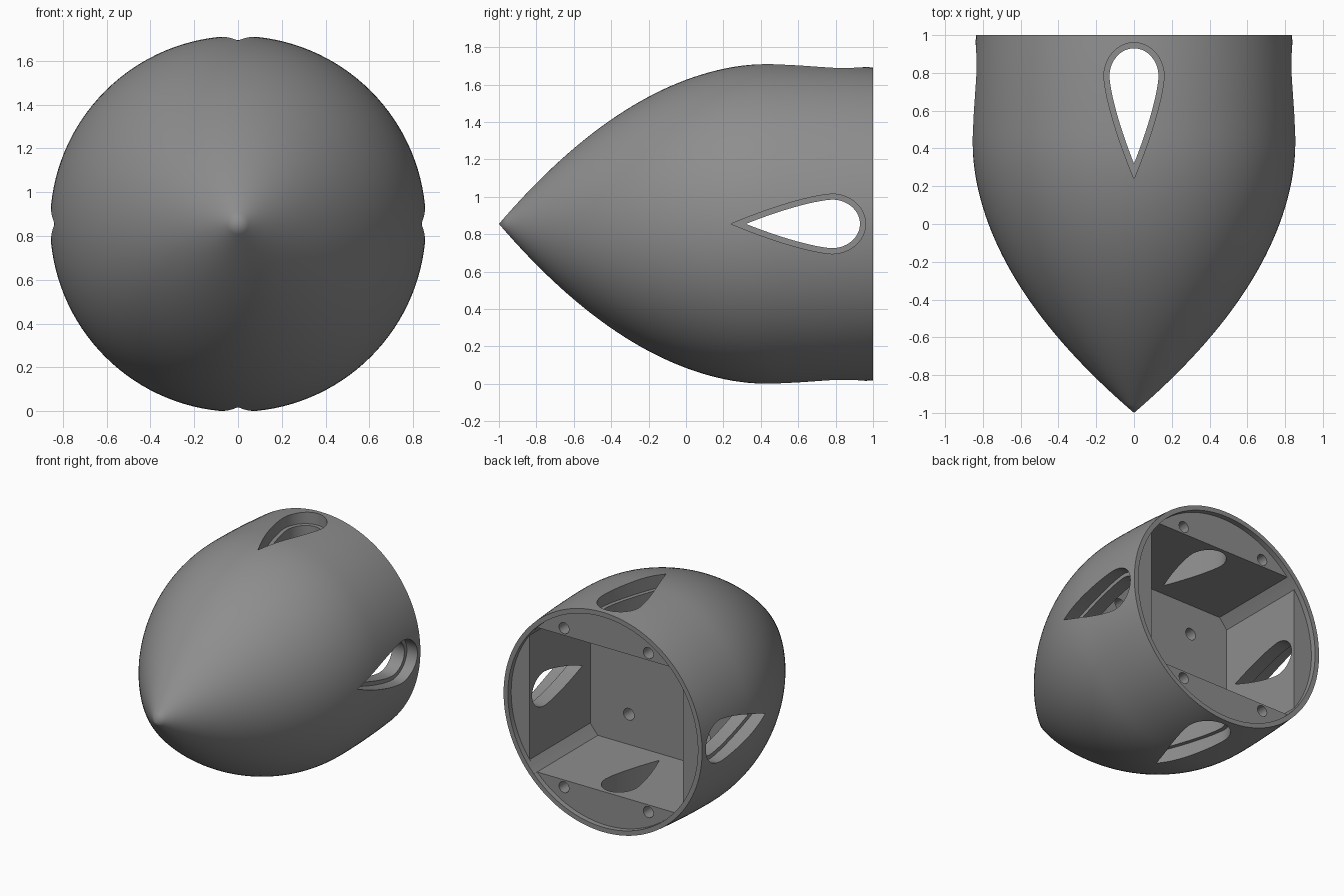
import bpy, bmesh, math
from mathutils import Vector

if "Cube" in bpy.data.objects:
    bpy.data.objects.remove(bpy.data.objects["Cube"])

CZ = 0.855          # height of the long axis
SEGS = 128

grey = bpy.data.materials.new("matte grey")
grey.diffuse_color = (0.27, 0.27, 0.27, 1)
grey.use_nodes = True
grey.node_tree.nodes["Principled BSDF"].inputs["Base Color"].default_value = grey.diffuse_color


def make_object(name, bm):
    bmesh.ops.recalc_face_normals(bm, faces=bm.faces)
    me = bpy.data.meshes.new(name)
    bm.to_mesh(me)
    bm.free()
    me.materials.append(grey)
    ob = bpy.data.objects.new(name, me)
    bpy.context.collection.objects.link(ob)
    return ob


def prism(name, pts, place, a, b):
    """Extrude a 2D outline from depth a to b; place(u, v, depth) gives xyz."""
    bm = bmesh.new()
    lo = [bm.verts.new(place(u, v, a)) for u, v in pts]
    hi = [bm.verts.new(place(u, v, b)) for u, v in pts]
    bm.faces.new(lo)
    bm.faces.new(hi)
    n = len(pts)
    for i in range(n):
        j = (i + 1) % n
        bm.faces.new((lo[i], lo[j], hi[j], hi[i]))
    return make_object(name, bm)


def circle(r, n, u=0, v=0):
    return [(u + r * math.cos(2 * math.pi * i / n),
             v + r * math.sin(2 * math.pi * i / n)) for i in range(n)]


def teardrop(tip, end, half, mid=0.78, n=14):
    """Outline (along y, across): pointed at the front, round at the back."""
    side = [(tip + (mid - tip) * i / n, half * (1 - (1 - i / n) ** 1.4)) for i in range(n)]
    side += [(mid + (end - mid) * math.sin(k * math.pi / 2 / n),
              half * math.cos(k * math.pi / 2 / n)) for k in range(n)]
    side.append((end, 0))
    return side + [(y, -w) for y, w in reversed(side[1:-1])]


def radius(y):
    if y < 0.47:
        t = (y + 1) / 1.47
        return 0.858 * (2 * t - t * t)
    return 0.858 - 0.022 * ((y - 0.47) / 0.53) ** 2


def along_y(u, v, d):
    return Vector((u, d, CZ + v))


# nose body: revolved profile with a pointed tip and flat back
bm = bmesh.new()
tip = bm.verts.new((0, -1, CZ))
rings = []
for k in range(1, 49):
    y = -1 + 2 * k / 48
    rings.append([bm.verts.new(along_y(u, v, y)) for u, v in circle(radius(y), SEGS)])
for i in range(SEGS):
    j = (i + 1) % SEGS
    bm.faces.new((tip, rings[0][i], rings[0][j]))
    for p, q in zip(rings, rings[1:]):
        bm.faces.new((p[i], p[j], q[j], q[i]))
bm.faces.new(rings[-1])
body = make_object("nose_body", bm)

cutters = []

# shallow round recess in the back
cutters.append(prism("back_recess", circle(0.80, SEGS), along_y, 0.96, 1.1))

# box cavity whose corners follow the recess circle
corner = [(0.645, 0.473), (0.614, 0.513), (0.581, 0.55)]
outline = corner + [(-u, v) for u, v in reversed(corner)]
outline += [(-u, -v) for u, v in outline]
cutters.append(prism("box_cavity", outline, along_y, 0.23, 1.05))

# stepped teardrop windows on four sides
wide = teardrop(0.24, 0.96, 0.16)
narrow = teardrop(0.32, 0.93, 0.13)
for s in (-1, 1):
    side = lambda u, v, d: Vector((s * d, u, CZ + v))
    updown = lambda u, v, d: Vector((v, u, CZ + s * d))
    for place in (side, updown):
        cutters.append(prism("window_rebate", wide, place, 0.75, 1.0))
        cutters.append(prism("window_opening", narrow, place, 0.45, 0.9))

# screw holes in the back ledges and in the cavity floor
for sx in (-1, 1):
    for sz in (-1, 1):
        cutters.append(prism("ledge_screw_hole", circle(0.042, 24, sx * 0.355, sz * 0.605),
                             along_y, 0.76, 1.02))
        cutters.append(prism("floor_screw_hole", circle(0.045, 24, sx * 0.32, sz * 0.32),
                             along_y, 0.03, 0.3))

bpy.context.view_layer.objects.active = body
body.select_set(True)
for c in cutters:
    c.hide_render = True
    m = body.modifiers.new(c.name, 'BOOLEAN')
    m.operation = 'DIFFERENCE'
    m.solver = 'EXACT'
    m.object = c
    bpy.ops.object.modifier_apply(modifier=m.name)
    bpy.data.objects.remove(c, do_unlink=True)

bpy.ops.object.shade_smooth_by_angle(angle=math.radians(25))
